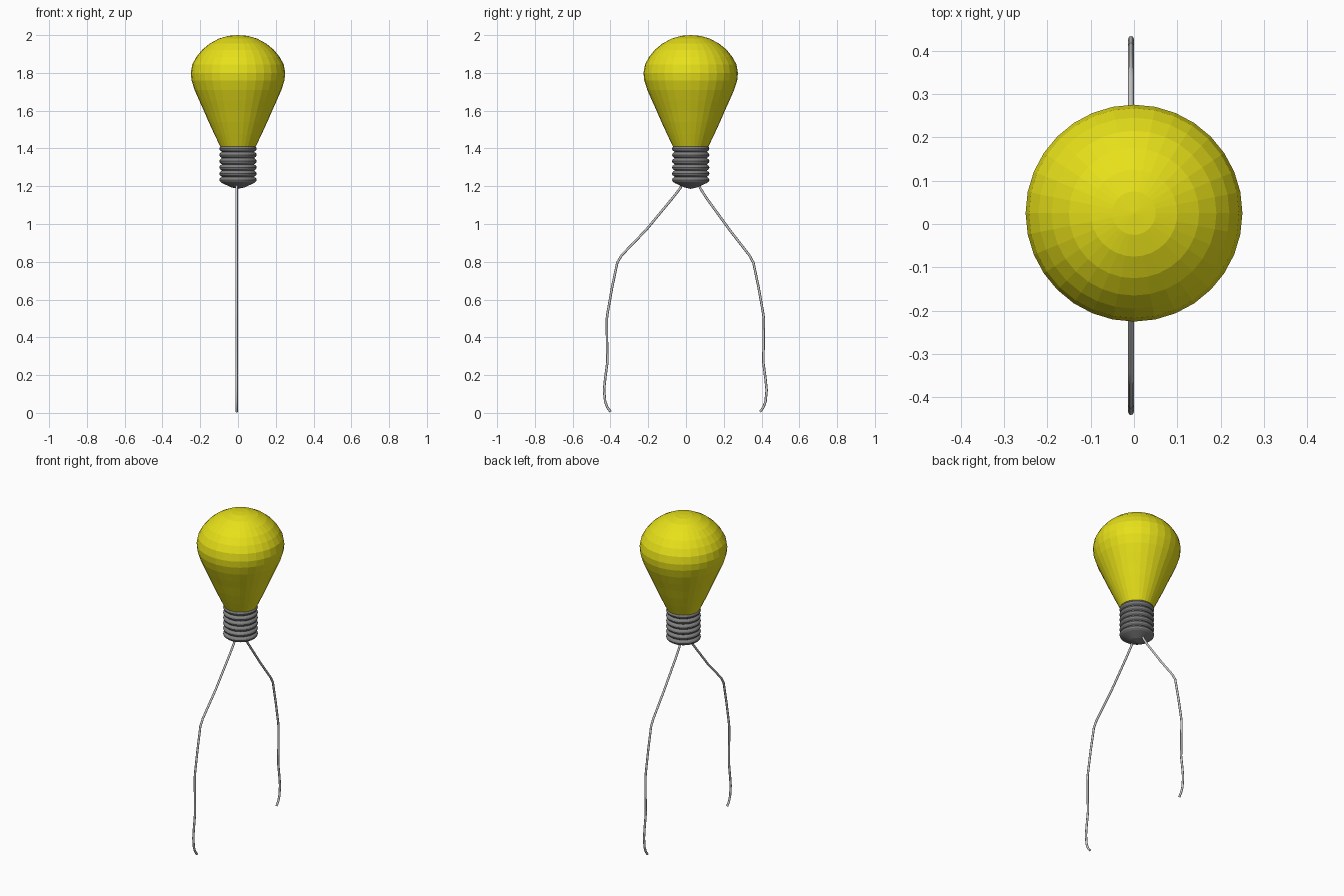
import bpy, bmesh, math

if "Cube" in bpy.data.objects:
    bpy.data.objects.remove(bpy.data.objects["Cube"])

AXIS_Y = 0.025
SIDES = 32


def lathe(name, profile, color=None):
    """Revolve (radius, z) points about the vertical bulb axis."""
    bm = bmesh.new()
    rings = []
    for r, z in profile:
        if r == 0:
            rings.append([bm.verts.new((0, AXIS_Y, z))] * SIDES)
        else:
            rings.append([bm.verts.new((r * math.cos(2 * math.pi * i / SIDES),
                                        AXIS_Y + r * math.sin(2 * math.pi * i / SIDES), z))
                          for i in range(SIDES)])
    for a, b in zip(rings, rings[1:]):
        for i in range(SIDES):
            j = (i + 1) % SIDES
            bm.faces.new(list(dict.fromkeys((a[i], a[j], b[j], b[i]))))
    bmesh.ops.recalc_face_normals(bm, faces=bm.faces)
    me = bpy.data.meshes.new(name)
    bm.to_mesh(me)
    bm.free()
    ob = bpy.data.objects.new(name, me)
    bpy.context.collection.objects.link(ob)
    if color:
        mat = bpy.data.materials.new(name + "_material")
        mat.diffuse_color = color
        mat.use_nodes = True
        mat.node_tree.nodes["Principled BSDF"].inputs["Base Color"].default_value = mat.diffuse_color
        me.materials.append(mat)
    return ob


def wire(name, path):
    """Thin round wire through (y, z) points."""
    cu = bpy.data.curves.new(name, 'CURVE')
    cu.dimensions = '3D'
    cu.bevel_depth = 0.0065
    cu.bevel_resolution = 2
    cu.use_fill_caps = True
    sp = cu.splines.new('POLY')
    sp.points.add(len(path) - 1)
    for p, (y, z) in zip(sp.points, path):
        p.co = (-0.007, y, z, 1)
    ob = bpy.data.objects.new(name, cu)
    bpy.context.collection.objects.link(ob)


# Glass bulb
lathe("glass_bulb", [
    (0, 2.0), (0.05, 1.996), (0.10, 1.982), (0.15, 1.955), (0.19, 1.922),
    (0.22, 1.885), (0.242, 1.845), (0.25, 1.80), (0.246, 1.76), (0.23, 1.71),
    (0.206, 1.655), (0.181, 1.60), (0.155, 1.54), (0.125, 1.475),
    (0.094, 1.41), (0, 1.41)], (0.8, 0.75, 0.01, 1))

# Ribbed screw base ending in a shallow cone
RIBS, TOP, BOTTOM = 6, 1.415, 1.217
pitch = (TOP - BOTTOM) / RIBS
base = [(0, TOP)]
for k in range(RIBS):
    z = TOP - k * pitch
    base += [(0.085, z), (0.096, z - 0.25 * pitch), (0.099, z - 0.5 * pitch),
             (0.096, z - 0.75 * pitch)]
base += [(0.085, BOTTOM), (0.035, 1.194), (0, 1.186)]
lathe("screw_base", base, (0.22, 0.22, 0.22, 1))

# Two bent lead wires, mirrored below the base
legs = [(0.11, 1.135), (0.23, 0.97), (0.335, 0.835), (0.357, 0.795), (0.385, 0.66), (0.408, 0.53),
        (0.412, 0.50), (0.411, 0.36), (0.409, 0.27), (0.421, 0.18), (0.427, 0.12),
        (0.421, 0.06), (0.41, 0.03), (0.392, 0.006)]
wire("right_wire", [(0.065, 1.225), (0.075, 1.19)] + legs)
left = [(-0.073, 1.135), (-0.21, 0.97), (-0.34, 0.835)] + [(-y - 0.007, z) for y, z in legs[3:]]
wire("left_wire", [(-0.015, 1.225), (-0.03, 1.19)] + left)
